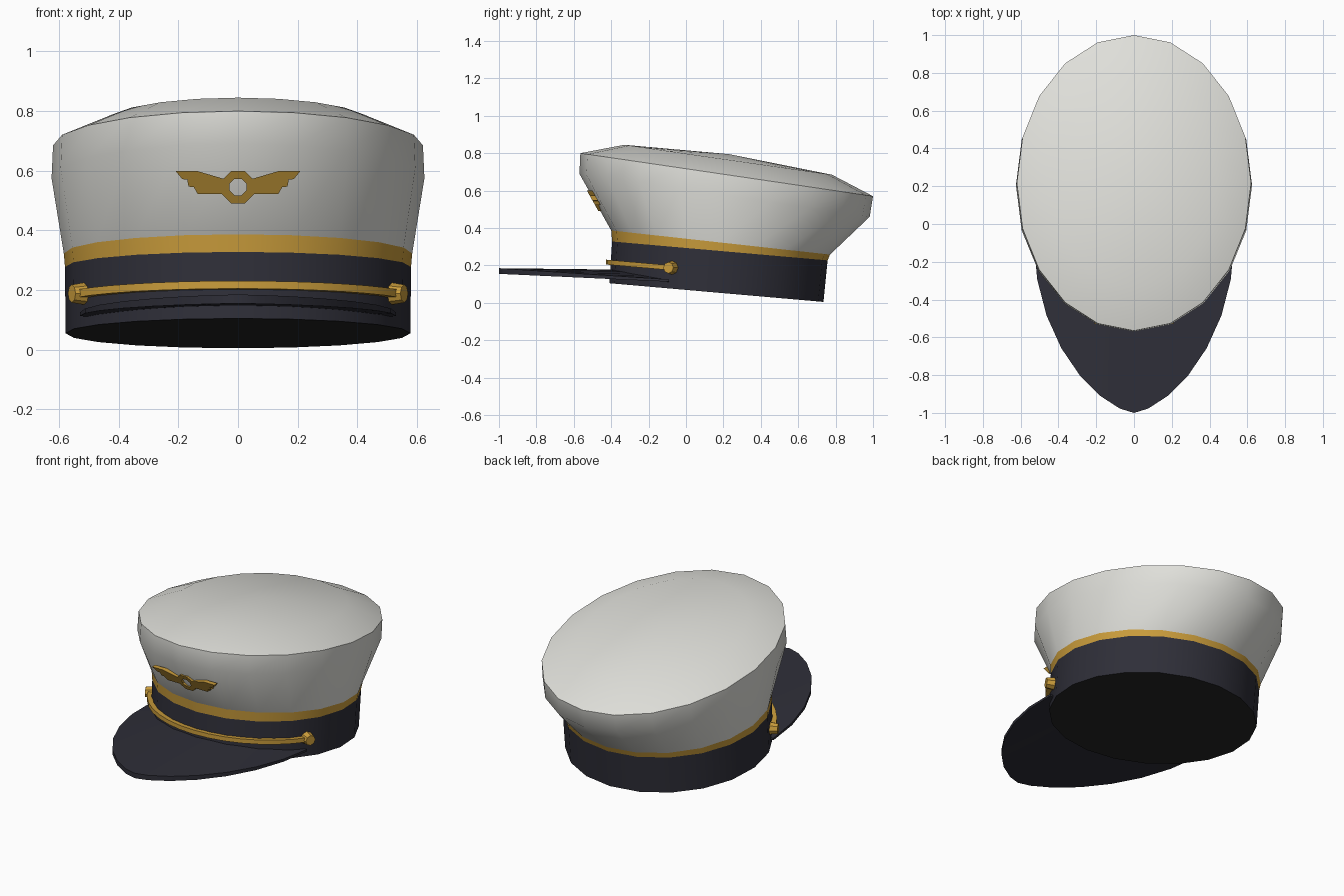
import bpy, bmesh, math
from mathutils import Vector, Matrix

if "Cube" in bpy.data.objects:
    bpy.data.objects.remove(bpy.data.objects["Cube"])

SIDES = 20


def material(name, rgb):
    m = bpy.data.materials.new(name)
    m.diffuse_color = (*rgb, 1)
    m.use_nodes = True
    m.node_tree.nodes["Principled BSDF"].inputs["Base Color"].default_value = m.diffuse_color
    return m


WHITE = material("cap_white", (0.74, 0.74, 0.70))
NAVY = material("dark_navy", (0.028, 0.028, 0.040))
GOLD = material("gold", (0.60, 0.34, 0.045))
BLACK = material("lining_black", (0.02, 0.02, 0.02))


def finish(bm, name, mat, angle=50):
    bmesh.ops.recalc_face_normals(bm, faces=bm.faces)
    me = bpy.data.meshes.new(name)
    bm.to_mesh(me)
    bm.free()
    me.materials.append(mat)
    ob = bpy.data.objects.new(name, me)
    bpy.context.collection.objects.link(ob)
    bpy.ops.object.select_all(action='DESELECT')
    ob.select_set(True)
    bpy.context.view_layer.objects.active = ob
    if angle:
        bpy.ops.object.shade_smooth_by_angle(angle=math.radians(angle))
    return ob


def ring(bm, front, back, rx):
    """Tilted ellipse through a front and a back (y, z) point."""
    verts = []
    for i in range(SIDES):
        a = 2 * math.pi * i / SIDES
        f = (1 + math.cos(a)) / 2
        verts.append(bm.verts.new((rx * math.sin(a),
                                   front[0] * f + back[0] * (1 - f),
                                   front[1] * f + back[1] * (1 - f))))
    return verts


def bridge(bm, a, b, closed=True):
    n = len(a)
    for i in range(n if closed else n - 1):
        j = (i + 1) % n
        bm.faces.new((a[i], a[j], b[j], b[i]))


def loft(name, mat, specs, apex=None):
    bm = bmesh.new()
    rings = [ring(bm, *s) for s in specs]
    for a, b in zip(rings, rings[1:]):
        bridge(bm, a, b)
    if apex:
        top = bm.verts.new(apex)
        for i in range(SIDES):
            bm.faces.new((rings[-1][i], rings[-1][(i + 1) % SIDES], top))
    return finish(bm, name, mat)


# Head band, gold trim and crown share their border rings
BASE = ((-0.41, 0.105), (0.735, 0.005), 0.578)
BAND_TOP = ((-0.395, 0.328), (0.757, 0.227), 0.58)
TRIM_TOP = ((-0.40, 0.387), (0.77, 0.258), 0.584)
loft("head_band", NAVY, [BASE, BAND_TOP])
loft("gold_trim", GOLD, [BAND_TOP, TRIM_TOP])
loft("crown", WHITE, [TRIM_TOP,
                      ((-0.57, 0.69), (0.982, 0.46), 0.625),
                      ((-0.565, 0.80), (1.0, 0.57), 0.62),
                      ((-0.33, 0.845), (0.78, 0.685), 0.44)], apex=(0, 0.23, 0.795))

# Lining that closes the underside
bm = bmesh.new()
bm.faces.new(ring(bm, *BASE))
lining = finish(bm, "lining", BLACK, 0)
lining.data.flip_normals() if lining.data.polygons[0].normal.z > 0 else None

# Visor: drooping crescent from the band to a pointed oval rim
bm = bmesh.new()
rows = [[], [], [], []]
N = 14
for i in range(N + 1):
    t = math.pi * i / N
    s, c = math.sin(t), math.cos(t)
    ox = math.copysign(0.53 * abs(c) ** 1.3, c)
    oy = -0.09 - 0.91 * s
    phi = math.radians(63) * (1 - 2 * i / N)
    ix, iy = 0.565 * math.sin(phi), 0.163 - 0.557 * math.cos(phi)
    thick = 0.012 + 0.018 * s
    zo, zi = 0.125 + 0.06 * s, 0.123 + 0.055 * s
    for row, p in zip(rows, ((ix, iy, zi), (ox, oy, zo),
                             (ox, oy, zo - thick), (ix, iy, zi - thick))):
        row.append(bm.verts.new(p))
for k in range(4):
    bridge(bm, rows[k], rows[(k + 1) % 4], closed=False)
for e in (0, -1):
    bm.faces.new([r[e] for r in rows])
finish(bm, "visor", NAVY, 40)

# Chin strap: square cord around the front of the band
bm = bmesh.new()
rows = [[], [], [], []]
for i in range(15):
    phi = math.radians(64) * (2 * i / 14 - 1)
    for row, (d, h) in zip(rows, ((-0.008, -0.013), (0.022, -0.013),
                                  (0.022, 0.013), (-0.008, 0.013))):
        y = 0.166 - (0.573 + d) * math.cos(phi)
        row.append(bm.verts.new(((0.58 + d) * math.sin(phi), y,
                                 0.218 - 0.088 * (y + 0.43) + h)))
for k in range(4):
    bridge(bm, rows[k], rows[(k + 1) % 4], closed=False)
for e in (0, -1):
    bm.faces.new([r[e] for r in rows])
finish(bm, "chin_strap", GOLD, 40)

# Strap buttons
for side, label in ((-1, "left"), (1, "right")):
    normal = Vector((0.9 * side, -0.43, 0))
    place = (Matrix.Translation((0.537 * side, -0.085, 0.188))
             @ normal.to_track_quat('Z', 'Y').to_matrix().to_4x4())
    bm = bmesh.new()
    bmesh.ops.create_cone(bm, cap_ends=True, segments=8, radius1=0.037,
                          radius2=0.03, depth=0.045, matrix=place)
    finish(bm, label + "_button", GOLD, 0)


# Badge plates lie on a plane leaning with the crown front
def plate(name, faces):
    bm = bmesh.new()
    made = []
    for pts in faces:
        made.append(bm.faces.new([bm.verts.new((x, -0.499 - 0.557 * (z - 0.545), z))
                                  for x, z in pts]))
    bmesh.ops.remove_doubles(bm, verts=bm.verts, dist=0.0005)
    out = bmesh.ops.extrude_face_region(bm, geom=list(bm.faces))
    moved = [g for g in out["geom"] if isinstance(g, bmesh.types.BMVert)]
    bmesh.ops.translate(bm, verts=moved, vec=(0, 0.03, 0))
    finish(bm, name, GOLD, 0)


def oct_point(r, k):
    a = math.radians(22.5 + 45 * k)
    return (r * math.cos(a), 0.545 + r * math.sin(a))


plate("badge_ring", [[oct_point(0.03, k), oct_point(0.059, k),
                      oct_point(0.059, k + 1), oct_point(0.03, k + 1)] for k in range(8)])
WING = [(0.045, 0.572), (0.14, 0.60), (0.21, 0.60), (0.187, 0.572), (0.17, 0.570),
        (0.166, 0.547), (0.148, 0.545), (0.135, 0.522), (0.045, 0.522)]
for side, label in ((-1, "left"), (1, "right")):
    plate(label + "_badge_wing", [[(x * side, z) for x, z in WING]])
